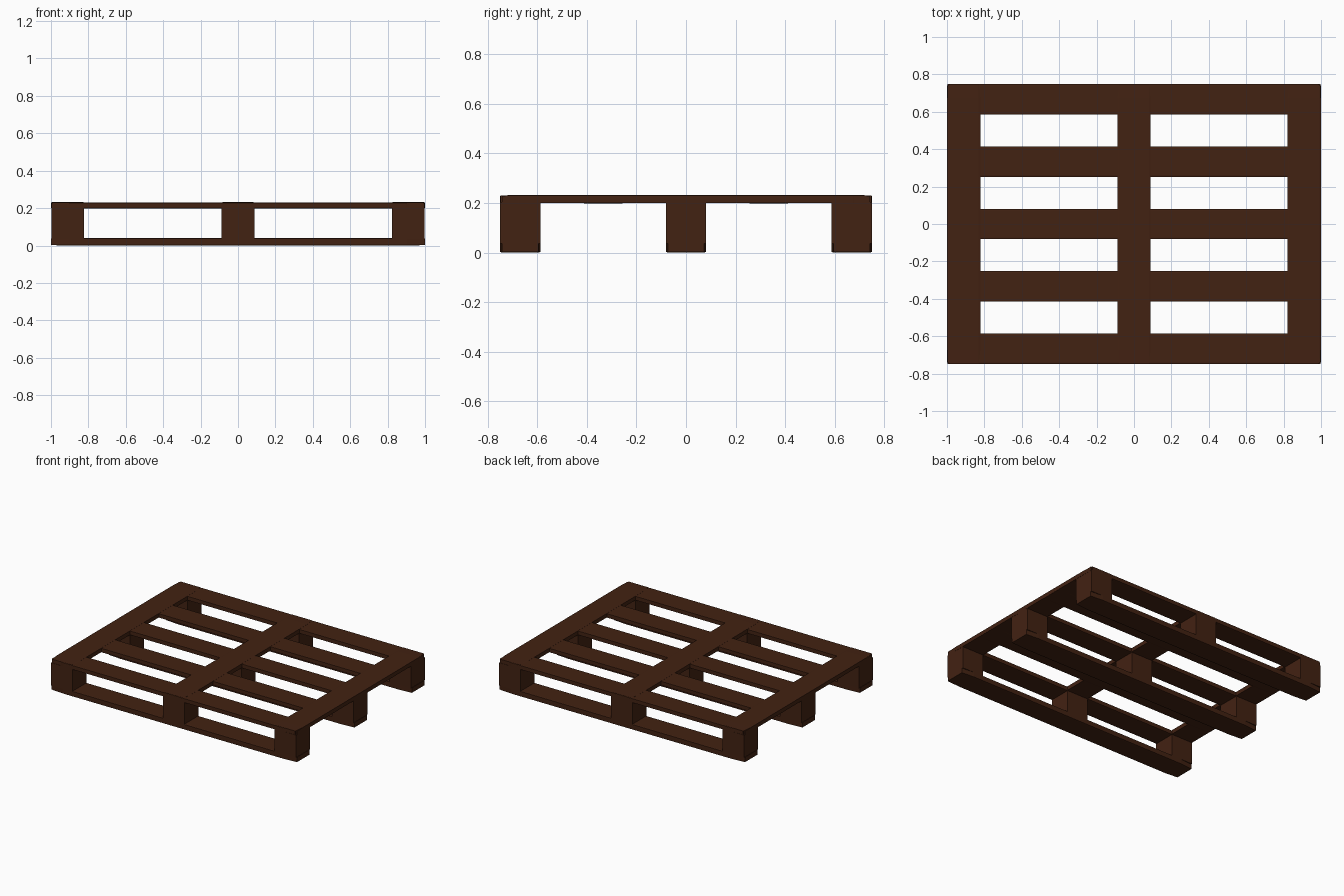
import bpy, bmesh

if "Cube" in bpy.data.objects:
    bpy.data.objects.remove(bpy.data.objects["Cube"])

wood = bpy.data.materials.new("dark_wood")
wood.diffuse_color = (0.055, 0.016, 0.006, 1)
wood.use_nodes = True
wood.node_tree.nodes["Principled BSDF"].inputs["Base Color"].default_value = wood.diffuse_color


def box(name, centre, size, bevel=0.0):
    """Unit cube, bevelled before scaling so the chamfer stretches with the plank."""
    bm = bmesh.new()
    bmesh.ops.create_cube(bm, size=1)
    if bevel:
        bmesh.ops.bevel(bm, geom=bm.edges[:], offset=bevel, segments=1,
                        profile=0.5, affect='EDGES')
    bmesh.ops.scale(bm, vec=size, verts=bm.verts)
    bmesh.ops.translate(bm, vec=centre, verts=bm.verts)
    bmesh.ops.recalc_face_normals(bm, faces=bm.faces)
    me = bpy.data.meshes.new(name)
    bm.to_mesh(me)
    bm.free()
    me.materials.append(wood)
    ob = bpy.data.objects.new(name, me)
    bpy.context.collection.objects.link(ob)
    return ob


W = 0.163                       # long plank width
CW = 0.177                      # cross plank width
XS = (-0.91, 0, 0.91)
YS = (-0.668, 0, 0.668)

# Five deck planks running along x
for i in range(5):
    box(f"deck_plank_{i + 1}", (0, -0.668 + 0.334 * i, 0.214), (1.996, W, 0.032), 0.05)

# Three cross planks, level with the deck
for i, x in enumerate(XS):
    box(f"cross_plank_{i + 1}", (x, 0, 0.2155), (CW, 1.496, 0.033), 0.05)

# Three bottom runners
for i, y in enumerate(YS):
    box(f"bottom_runner_{i + 1}", (0, y, 0.02), (2.0, W, 0.04), 0.05)

# Nine spacer blocks
for i, x in enumerate(XS):
    for j, y in enumerate(YS):
        box(f"spacer_block_{i + 1}_{j + 1}", (x, y, 0.12), (CW - 0.002, W, 0.166))
